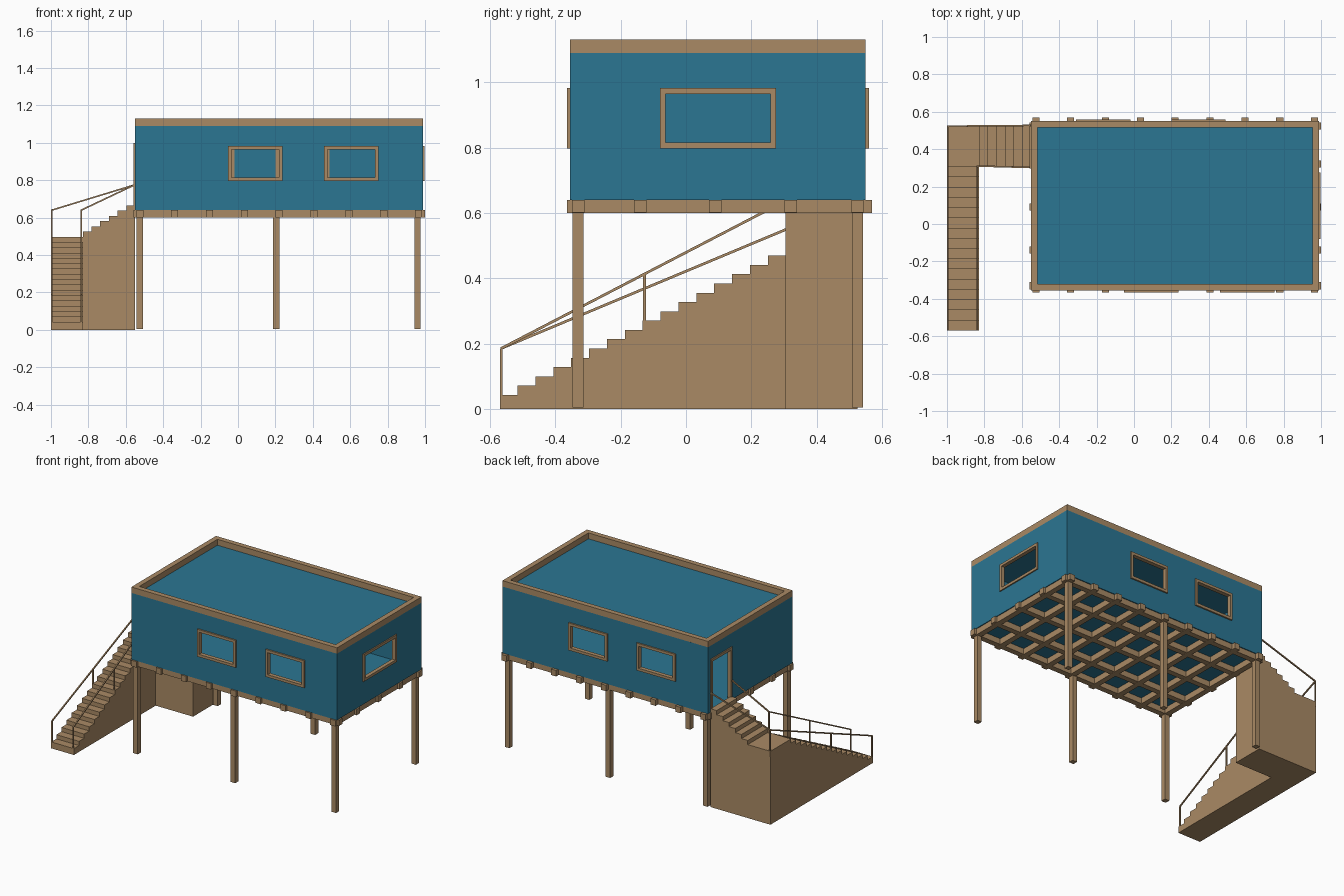
import bpy, bmesh
from mathutils import Vector

if "Cube" in bpy.data.objects:
    bpy.data.objects.remove(bpy.data.objects["Cube"])


def material(name, rgb):
    m = bpy.data.materials.new(name)
    m.diffuse_color = (*rgb, 1)
    m.use_nodes = True
    m.node_tree.nodes["Principled BSDF"].inputs["Base Color"].default_value = m.diffuse_color
    return m


WOOD = material("tan wood", (0.40, 0.255, 0.13))
BLUE = material("blue wall", (0.024, 0.18, 0.29))


def finish(name, bm, mat):
    bmesh.ops.recalc_face_normals(bm, faces=bm.faces)
    me = bpy.data.meshes.new(name)
    bm.to_mesh(me)
    bm.free()
    me.materials.append(mat)
    ob = bpy.data.objects.new(name, me)
    bpy.context.collection.objects.link(ob)
    return ob


def add_box(bm, lo, hi):
    vs = bmesh.ops.create_cube(bm, size=1)["verts"]
    for v in vs:
        v.co = Vector([(lo[i] + hi[i]) / 2 + v.co[i] * (hi[i] - lo[i]) for i in range(3)])
    return vs


def boxes(name, pairs, mat):
    bm = bmesh.new()
    for lo, hi in pairs:
        add_box(bm, lo, hi)
    return finish(name, bm, mat)


def place(p, axis, c):
    """2D point in the plane across axis -> 3D point at depth c."""
    co = list(p)
    co.insert(axis, c)
    return co


def prism(name, loops, axis, lo, hi, mat):
    """Extrude joined 2D polygons along an axis."""
    bm = bmesh.new()
    for loop in loops:
        bm.faces.new([bm.verts.new(place(p, axis, lo)) for p in loop])
    bmesh.ops.remove_doubles(bm, verts=bm.verts, dist=1e-5)
    ext = bmesh.ops.extrude_face_region(bm, geom=bm.faces[:], use_keep_orig=True)["geom"]
    for v in ext:
        if isinstance(v, bmesh.types.BMVert):
            v.co[axis] = hi
    return finish(name, bm, mat)


def ring(name, a0, a1, b0, b1, w, axis, lo, hi, mat):
    """Rectangular frame with mitred corners."""
    o = [(a0, b0), (a1, b0), (a1, b1), (a0, b1)]
    i = [(a0 + w, b0 + w), (a1 - w, b0 + w), (a1 - w, b1 - w), (a0 + w, b1 - w)]
    quads = [(o[k], o[(k + 1) % 4], i[(k + 1) % 4], i[k]) for k in range(4)]
    return prism(name, quads, axis, lo, hi, mat)


def bars(name, segments, mat, r=0.004):
    """Thin square bars between pairs of points."""
    bm = bmesh.new()
    for a, b in segments:
        a, b = Vector(a), Vector(b)
        d = b - a
        vs = add_box(bm, (-r, -r, -d.length / 2), (r, r, d.length / 2))
        q = Vector((0, 0, 1)).rotation_difference(d)
        for v in vs:
            v.co = q @ v.co + (a + b) / 2
    return finish(name, bm, mat)


# main dimensions
X0, X1, Y0, Y1 = -0.55, 0.99, -0.355, 0.55
FLOOR, ROOF, TOP = 0.64, 1.09, 1.13
T, FW = 0.012, 0.018          # wall thickness, frame width
WZ0, WZ1 = 0.797, 0.982       # window heights
DY0, DY1, DZ = 0.298, 0.525, 1.0

# window frames: name, wall axis, span along wall, depth range
windows = [
    ("front_window_left", 1, -0.053, 0.237, Y0 - 0.01, Y0 + 0.018),
    ("front_window_right", 1, 0.46, 0.75, Y0 - 0.01, Y0 + 0.018),
    ("back_window_left", 1, 0.2, 0.49, Y1 - 0.018, Y1 + 0.01),
    ("back_window_right", 1, -0.31, -0.02, Y1 - 0.018, Y1 + 0.01),
    ("side_window", 0, -0.08, 0.276, X1 - 0.018, X1 + 0.008),
]
cuts = bmesh.new()
for name, axis, a0, a1, lo, hi in windows:
    ring(name, a0, a1, WZ0, WZ1, FW, axis, lo, hi, WOOD)
    e = FW / 2
    add_box(cuts, place((a0 + e, WZ0 + e), axis, lo - 0.02),
            place((a1 - e, WZ1 - e), axis, hi + 0.02))

# door frame on the left wall
i0, i1, iz = DY0 + FW, DY1 - FW, DZ - FW
prism("door_frame", [[(DY0, FLOOR), (DY0, DZ), (DY1, DZ), (DY1, FLOOR),
                      (i1, FLOOR), (i1, iz), (i0, iz), (i0, FLOOR)]],
      0, X0 - 0.008, X0 + 0.018, WOOD)
add_box(cuts, (X0 - 0.05, DY0 + FW / 2, FLOOR + T + 0.001), (X0 + 0.05, DY1 - FW / 2, DZ - FW / 2))

# hollow house body with openings cut through
cutter = finish("opening_cutter", cuts, BLUE)
cutter.hide_render = True
bm = bmesh.new()
add_box(bm, (X0, Y0, FLOOR), (X1, Y1, ROOF))
house = finish("house_body", bm, BLUE)
inner = boxes("room_cutter", [((X0 + T, Y0 + T, FLOOR + T), (X1 - T, Y1 - T, ROOF - T))], BLUE)
inner.hide_render = True
bpy.context.view_layer.objects.active = house
for c in (inner, cutter):
    mod = house.modifiers.new("cut", "BOOLEAN")
    mod.object, mod.operation, mod.solver = c, "DIFFERENCE", "EXACT"
    bpy.ops.object.modifier_apply(modifier=mod.name)
for c in (inner, cutter):
    bpy.data.objects.remove(c)

# roof parapet
ring("roof_parapet", X0, X1, Y0, Y1, 0.035, 2, ROOF, TOP, WOOD)

# floor joist grid
h = 0.019
joist_x = [-0.525 + 0.1863 * i for i in range(9)]
joist_y = [-0.33, -0.14, 0.09, 0.32, 0.525]
boxes("cross_joists", [((x - h, -0.365, 0.6), (x + h, 0.57, FLOOR)) for x in joist_x], WOOD)
boxes("long_joists", [((-0.56, y - h, 0.601), (1.0, y + h, FLOOR)) for y in joist_y], WOOD)

# stilts
p = 0.017
boxes("stilts", [((x - p, y - p, 0.005), (x + p, y + p, 0.6))
                 for x in (-0.525, 0.205, 0.96) for y in (-0.33, 0.525)], WOOD)


def steps(start, end, n, z0, rise):
    d = (end - start) / n
    pts = []
    for i in range(n):
        pts += [(start + d * i, z0 + rise * i), (start + d * (i + 1), z0 + rise * i)]
    return pts


# lower flight with landing, then upper flight to the door
lower = [(-0.57, 0)] + steps(-0.57, 0.305, 16, 0.043, 0.0284)
lower += [(0.305, 0.497), (0.525, 0.497), (0.525, 0)]
prism("lower_stairs", [lower], 0, -1.0, -0.83, WOOD)
upper = [(-0.83, 0)] + steps(-0.83, X0, 6, 0.525, 0.028) + [(X0, 0)]
prism("upper_stairs", [upper], 1, 0.305, 0.525, WOOD)

# handrails: outer and inner run
rails = []
for x, yc, yd in ((-0.996, 0.523, 0.527), (-0.838, 0.31, 0.302)):
    low, corner, door = (x, -0.566, 0.185), (x, yc, 0.64), (-0.553, yd, 0.775)
    ym = -0.127
    zm = 0.185 + 0.455 * (ym + 0.566) / (yc + 0.566)
    rails += [(low, corner), (corner, door),
              ((x, -0.566, 0.04), low), ((x, ym, 0.26), (x, ym, zm)),
              ((x, yc, 0.46), corner)]
bars("handrails", rails, WOOD)
